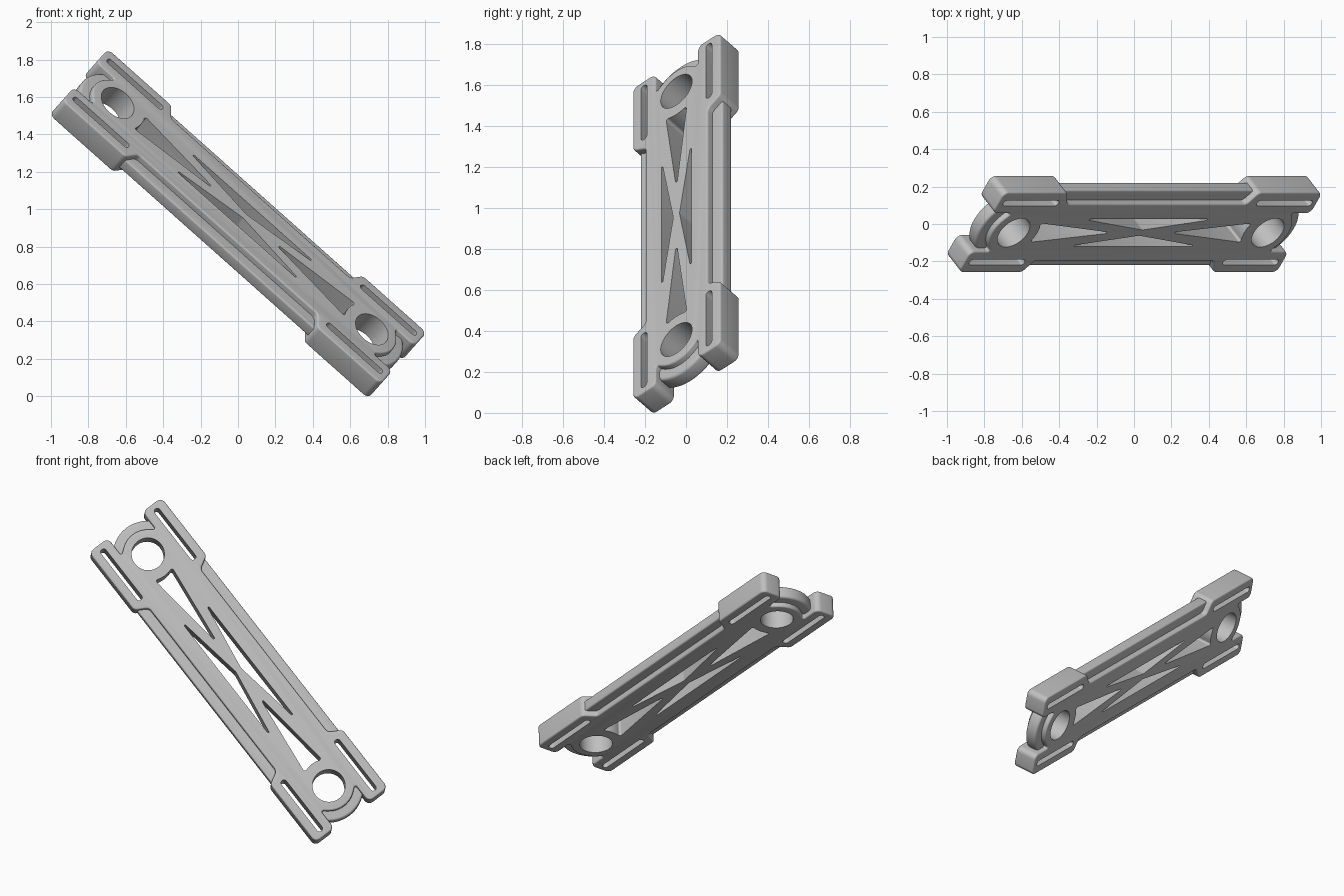
import bpy, bmesh
from math import cos, sin, radians, tan
from mathutils import Vector, Matrix

cube = bpy.data.objects.get("Cube")
if cube:
    bpy.data.objects.remove(cube, do_unlink=True)

grey = bpy.data.materials.new("light_grey")
grey.use_nodes = True
grey.diffuse_color = (0.52, 0.52, 0.52, 1)
grey.node_tree.nodes["Principled BSDF"].inputs["Base Color"].default_value = (0.52, 0.52, 0.52, 1)

# Tilted frame: length, width and thickness directions of the bar
length = Vector((0.747, 0, -0.665)).normalized()
width = Vector((0.665 * 0.653, 0.757, 0.747 * 0.653)).normalized()
normal = length.cross(width)
frame = Matrix((length, width, normal)).transposed().to_4x4()
frame.translation = (0, 0, 0.9225)

HOLE_S = 0.91


def rounded(points, steps=6):
    """Fillet each (s, t, radius) corner of a closed outline."""
    out = []
    for i, (s, t, r) in enumerate(points):
        p = Vector((s, t))
        if r == 0:
            out.append(p)
            continue
        a = (Vector(points[i - 1][:2]) - p).normalized()
        b = (Vector(points[(i + 1) % len(points)][:2]) - p).normalized()
        half = a.angle(b) / 2
        reach = r / tan(half)
        centre = p + (a + b).normalized() * (r / sin(half))
        start = (p + a * reach - centre).normalized()
        end = (p + b * reach - centre).normalized()
        for k in range(steps + 1):
            out.append(centre + start.slerp(end, k / steps).normalized() * r)
    return out


def circle(s, r, count=64):
    return [Vector((s + r * cos(radians(360 * k / count)), r * sin(radians(360 * k / count))))
            for k in range(count)]


def prism(name, outlines, half, bevel=0):
    """Extrude closed outlines symmetrically through the thickness."""
    bm = bmesh.new()
    for outline in outlines:
        low, high = ([bm.verts.new((p.x, p.y, h)) for p in outline] for h in (-half, half))
        bm.faces.new(low)
        bm.faces.new(high)
        for i in range(len(outline)):
            bm.faces.new((low[i - 1], low[i], high[i], high[i - 1]))
    bmesh.ops.recalc_face_normals(bm, faces=bm.faces)
    mesh = bpy.data.meshes.new(name)
    bm.to_mesh(mesh)
    bm.free()
    mesh.materials.append(grey)
    ob = bpy.data.objects.new(name, mesh)
    bpy.context.collection.objects.link(ob)
    ob.matrix_world = frame
    if bevel:
        mod = ob.modifiers.new("edge_round", 'BEVEL')
        mod.width = bevel
        mod.segments = 4
        mod.limit_method = 'ANGLE'
        mod.angle_limit = radians(50)
    return ob


def flip(points, fs, ft):
    return [(s * fs, t * ft, r) for s, t, r in points]


# Full-thickness outline: one quarter, mirrored to all four corners
quarter = [(0.64, 0.2, 0.035), (0.685, 0.282, 0.035), (1.14, 0.282, 0.035),
           (1.14, 0.135, 0.035), (1.0, 0.135, 0.01)]
quarter += [(HOLE_S + 0.155 * cos(radians(a)), 0.155 * sin(radians(a)), 0) for a in (40, 29, 18, 6)]
outline = (quarter + flip(quarter, 1, -1)[::-1]
           + flip(quarter, -1, -1) + flip(quarter, -1, 1)[::-1])
parts = [prism("main_plate", [rounded(outline)], 0.072, 0.022)]

# Thinner side rails and curved end rims
rail = [(0.8, 0.265, 0.02), (0.8, -0.265, 0.02), (-0.8, -0.265, 0.02), (-0.8, 0.265, 0.02)]
parts.append(prism("side_rails", [rounded(rail)], 0.035, 0.01))
for side, label in ((1, "lower"), (-1, "upper")):
    parts.append(prism(label + "_end_rim", [circle(side * HOLE_S, 0.215)], 0.04, 0.015))

# Cutters: round holes, strap slots and cross-brace openings
cuts = []
end_arc = [(HOLE_S - 0.17 * cos(radians(a)), 0.17 * sin(radians(a)), 0) for a in (-12, 0, 12)]
end_opening = [(0.2, 0, 0.006), (0.755, -0.067, 0.012)] + end_arc + [(0.755, 0.067, 0.012)]
side_opening = [(0.48, 0.097, 0.005), (0, 0.02, 0.05), (-0.48, 0.097, 0.005)]
slot = [(0.71, 0.19, 0.0185), (1.105, 0.19, 0.0185), (1.105, 0.228, 0.0185), (0.71, 0.228, 0.0185)]
for side in (1, -1):
    cuts.append(circle(side * HOLE_S, 0.101))
    cuts.append(rounded(flip(end_opening, side, 1)))
    cuts.append(rounded(flip(side_opening, 1, side)))
    for t in (1, -1):
        cuts.append(rounded(flip(slot, side, t)))
cutter = prism("opening_cutter", cuts, 0.2)
cutter.hide_render = True

for ob in parts:
    mod = ob.modifiers.new("openings", 'BOOLEAN')
    mod.operation = 'DIFFERENCE'
    mod.solver = 'EXACT'
    mod.object = cutter
    bpy.ops.object.select_all(action='DESELECT')
    bpy.context.view_layer.objects.active = ob
    ob.select_set(True)
    for name in [m.name for m in ob.modifiers]:
        bpy.ops.object.modifier_apply(modifier=name)
    bpy.ops.object.shade_smooth_by_angle(angle=radians(30))

bpy.data.objects.remove(cutter, do_unlink=True)
